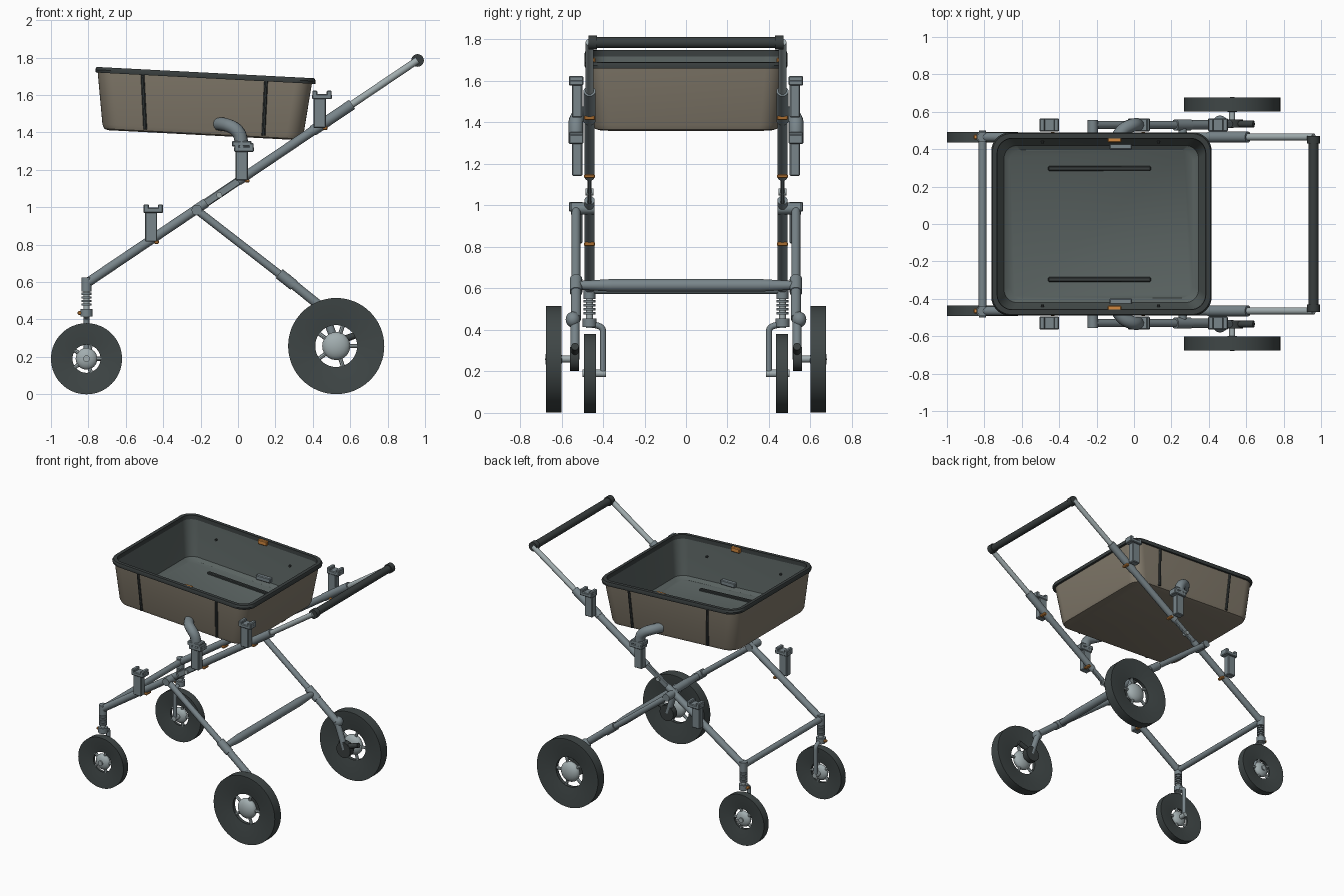
import bpy, bmesh
from math import sin, cos, pi, radians
from mathutils import Vector, Matrix

cube = bpy.data.objects.get("Cube")
if cube:
    bpy.data.objects.remove(cube)


def material(name, r, g, b):
    m = bpy.data.materials.new(name)
    m.use_nodes = True
    m.diffuse_color = (r, g, b, 1)
    m.node_tree.nodes["Principled BSDF"].inputs["Base Color"].default_value = (r, g, b, 1)
    return m


STEEL = material("blue grey metal", .19, .235, .255)
LIGHT = material("light metal", .36, .42, .43)
TYRE = material("tyre rubber", .05, .062, .062)
DARK = material("dark trim", .04, .048, .048)
LINING = material("lining grey", .1, .122, .118)
FABRIC = material("taupe shell", .225, .195, .148)
ORANGE = material("orange clip", .65, .25, .05)
made = []


def finish(name, bm, *mats):
    me = bpy.data.meshes.new(name)
    bmesh.ops.recalc_face_normals(bm, faces=bm.faces)
    bm.to_mesh(me)
    bm.free()
    for m in mats:
        me.materials.append(m)
    ob = bpy.data.objects.new(name, me)
    bpy.context.collection.objects.link(ob)
    made.append(ob)
    return ob


def rod(name, a, b, r, mat, r2=None, sides=20):
    a, b = Vector(a), Vector(b)
    d = b - a
    bm = bmesh.new()
    place = Matrix.Translation((a + b) / 2) @ d.to_track_quat('Z', 'Y').to_matrix().to_4x4()
    bmesh.ops.create_cone(bm, cap_ends=True, segments=sides, radius1=r,
                          radius2=r if r2 is None else r2, depth=d.length, matrix=place)
    return finish(name, bm, mat)


def box(name, centre, size, mat, tilt=0, bevel=.005):
    bm = bmesh.new()
    place = Matrix.Translation(centre) @ Matrix.Rotation(tilt, 4, 'Y') @ Matrix.Diagonal((*size, 1))
    bmesh.ops.create_cube(bm, size=1, matrix=place)
    if bevel:
        bmesh.ops.bevel(bm, geom=bm.edges[:], offset=bevel, segments=1, affect='EDGES')
    return finish(name, bm, mat)


def ball(name, centre, size, mat):
    bm = bmesh.new()
    bmesh.ops.create_uvsphere(bm, u_segments=20, v_segments=12, radius=1,
                              matrix=Matrix.Translation(centre) @ Matrix.Diagonal((*size, 1)))
    return finish(name, bm, mat)


def loft(name, rings, mats, slots, caps=True, loop=False):
    bm = bmesh.new()
    rows = [[bm.verts.new(p) for p in ring] for ring in rings]
    pairs = list(zip(rows, rows[1:])) + ([(rows[-1], rows[0])] if loop else [])
    for (a, b), slot in zip(pairs, slots):
        for i in range(len(a)):
            j = (i + 1) % len(a)
            bm.faces.new((a[i], a[j], b[j], b[i])).material_index = slot
    if caps:
        bm.faces.new(rows[0]).material_index = slots[0]
        bm.faces.new(rows[-1]).material_index = slots[-1]
    return finish(name, bm, *mats)


def bent_tube(name, points, r, mat):
    cu = bpy.data.curves.new(name, 'CURVE')
    cu.dimensions, cu.bevel_depth, cu.bevel_resolution, cu.use_fill_caps = '3D', r, 4, True
    sp = cu.splines.new('NURBS')
    sp.points.add(len(points) - 1)
    for p, co in zip(sp.points, points):
        p.co = (*co, 1)
    sp.use_endpoint_u, sp.order_u, sp.resolution_u = True, 3, 8
    cu.materials.append(mat)
    ob = bpy.data.objects.new(name, cu)
    bpy.context.collection.objects.link(ob)
    bpy.ops.object.select_all(action='DESELECT')
    ob.select_set(True)
    bpy.context.view_layer.objects.active = ob
    bpy.ops.object.convert(target='MESH')
    made.append(bpy.context.view_layer.objects.active)


def wheel(name, x, y, z, R, w, hole, hub):
    # dished tyre with an open centre, spokes and a domed hub
    profile = [(R, -w), (R, w), (R * .96, w), (hole, w * .35), (hole, -w * .35), (R * .96, -w)]
    rings = [[(x + r * cos(t * pi / 32), y + o, z + r * sin(t * pi / 32)) for t in range(64)]
             for r, o in profile]
    loft(name + "_tyre", rings, [TYRE], [0] * 6, caps=False, loop=True)
    ball(name + "_hub", (x, y, z), (hub, w * 1.1, hub), LIGHT)
    for k in range(5):
        a = k * 2 * pi / 5
        rod(name + "_spoke", (x, y, z), (x + hole * 1.08 * cos(a), y, z + hole * 1.08 * sin(a)),
            .011, LIGHT, sides=8)


# basket: one lofted shell, tilted slightly towards the handle end
def lean(x, z):
    return z - .052 * (x + .175)


def rounded(x0, x1, hy, z, r):
    pts = []
    for k, (cx, cy) in enumerate([(x1 - r, hy - r), (x0 + r, hy - r),
                                  (x0 + r, r - hy), (x1 - r, r - hy)]):
        for i in range(9):
            a = (k + i / 8) * pi / 2
            px = cx + r * cos(a)
            pts.append((px, cy + r * sin(a), lean(px, z)))
    return pts


shell = [(-.695, .315, .42, 1.385, .08), (-.715, .34, .44, 1.392, .09), (-.725, .35, .448, 1.415, .09),
         (-.75, .395, .472, 1.69, .09), (-.76, .413, .487, 1.69, .1), (-.763, .415, .49, 1.705, .1),
         (-.757, .409, .484, 1.72, .1), (-.732, .384, .458, 1.72, .08), (-.73, .38, .456, 1.69, .08),
         (-.695, .345, .42, 1.43, .07), (-.665, .315, .395, 1.41, .06)]
loft("basket", [rounded(*s) for s in shell], [FABRIC, DARK, LINING], [0, 0, 0, 1, 1, 1, 1, 1, 2, 2])

# cross bars and handle
rod("handle_grip", (.96, -.45, 1.785), (.96, .45, 1.785), .027, DARK)
rod("front_cross_bar", (-.81, -.465, .595), (-.81, .465, .595), .022, STEEL)
rod("rear_cross_bar", (.26, -.36, .615), (.26, .36, .615), .03, STEEL)

SLOPE = .674
TILT = -.593
for s, side in ((-1, "right_"), (1, "left_")):
    def rail(x, y=.465):
        return (x, s * y, .6 + SLOPE * (x + .8))

    def at(x, y, z):
        return (x, s * y, z)

    # sloping side rail with hinge plate, sleeve and telescoping handle arm
    rod(side + "lower_rail", rail(-.82), rail(-.17), .025, STEEL)
    box(side + "hinge_plate", rail(-.09), (.28, .02, .044), STEEL, TILT)
    rod(side + "hinge_pin", at(-.1, .445, 1.065), at(-.1, .485, 1.065), .016, LIGHT)
    rod(side + "upper_rail", rail(0), rail(.44), .025, STEEL)
    rod(side + "rail_sleeve", rail(.4), rail(.61), .029, STEEL)
    rod(side + "handle_arm", rail(.6), rail(.96), .019, LIGHT)
    rod(side + "handle_cap", at(.96, .43, 1.785), at(.96, .47, 1.785), .034, DARK)

    # rear leg
    rod(side + "leg_hinge", at(-.22, .44, .985), at(-.22, .555, .985), .028, STEEL)
    rod(side + "leg_tube", at(-.22, .53, .985), at(.25, .53, .62), .021, STEEL)
    rod(side + "leg_collar", at(.22, .53, .645), at(.3, .53, .582), .03, STEEL)
    rod(side + "leg_lower", at(.28, .53, .6), at(.46, .53, .455), .025, STEEL)
    rod(side + "cross_bar_end", at(.26, .36, .615), at(.26, .53, .615), .03, STEEL, .02)

    # rear suspension and wheel
    ball(side + "suspension_joint", at(.46, .545, .45), (.038, .035, .038), STEEL)
    rod(side + "swing_arm", at(.46, .535, .45), at(.525, .535, .26), .022, STEEL)
    rod(side + "brake_drum", at(.525, .515, .26), at(.525, .56, .26), .058, DARK)
    rod(side + "brake_lever", at(.525, .535, .28), at(.64, .535, .32), .018, DARK)
    rod(side + "rear_axle", at(.525, .53, .26), at(.525, .64, .26), .016, LIGHT)
    wheel(side + "rear_wheel", .525, s * .638, .258, .257, .037, .112, .075)

    # front caster: socket, spring, one-sided fork and wheel
    rod(side + "caster_socket", at(-.81, .465, .55), at(-.81, .465, .625), .028, STEEL)
    rod(side + "caster_stem", at(-.81, .465, .41), at(-.81, .465, .57), .017, LIGHT)
    for k in range(5):
        z = .475 + k * .019
        rod(side + "spring_coil", at(-.81, .465, z), at(-.81, .465, z + .011), .028, STEEL)
    rod(side + "caster_collar", at(-.81, .465, .415), at(-.81, .465, .455), .033, STEEL)
    box(side + "caster_clip", at(-.845, .465, .435), (.025, .025, .02), ORANGE)
    bent_tube(side + "fork", [at(-.81, .465, .425), at(-.81, .4, .425), at(-.81, .4, .36),
                              at(-.81, .4, .18)], .015, STEEL)
    rod(side + "front_axle", at(-.81, .385, .19), at(-.81, .5, .19), .018, LIGHT)
    wheel(side + "front_wheel", -.81, s * .463, .19, .19, .028, .075, .058)

    # accessory mounts standing on the rail, with forked heads
    for x in (-.465, .02, .437):
        z = rail(x)[2]
        box(side + "mount_post", at(x, .525, z + .07), (.066, .05, .16), STEEL)
        box(side + "mount_head", at(x + .012, .53, z + .158), (.105, .07, .028), STEEL)
        for e in (-1, 1):
            box(side + "mount_lug", at(x + .012 + e * .038, .53, z + .175), (.028, .07, .03), STEEL)
        box(side + "mount_clip", at(x + .03, .465, z - .012), (.025, .055, .018), ORANGE)

    # curved arm carrying the basket
    bent_tube(side + "basket_arm", [at(-.1, .44, 1.445), at(-.07, .5, 1.445), at(-.01, .53, 1.42),
                                    at(.02, .53, 1.37), at(.02, .53, 1.3)], .036, STEEL)
    box(side + "arm_block", at(.02, .53, 1.34), (.105, .07, .03), STEEL)

    # basket details: seams outside, ridge, latch and clip inside
    for x in (-.49, .13):
        slant = .02 if x < 0 else -.02
        rod(side + "seam", at(x - slant * .3, .449, lean(x, 1.4)), at(x - slant, .473, lean(x, 1.69)),
            .01, DARK, sides=8)
        rod(side + "inner_rivet", at(x, .43, lean(x, 1.6)), at(x, .45, lean(x, 1.6)), .008, DARK, sides=8)
    box(side + "floor_ridge", at(-.185, .297, lean(-.185, 1.415)), (.55, .025, .02), DARK, radians(3))
    box(side + "inner_latch", at(-.07, .42, lean(-.07, 1.45)), (.12, .045, .035), STEEL)
    box(side + "rim_clip", at(-.105, .452, lean(-.105, 1.7)), (.075, .03, .035), ORANGE)

# smooth the round parts, keeping edges sharp
bpy.ops.object.select_all(action='DESELECT')
for ob in made:
    ob.select_set(True)
bpy.context.view_layer.objects.active = made[0]
bpy.ops.object.shade_smooth_by_angle(angle=radians(35))
